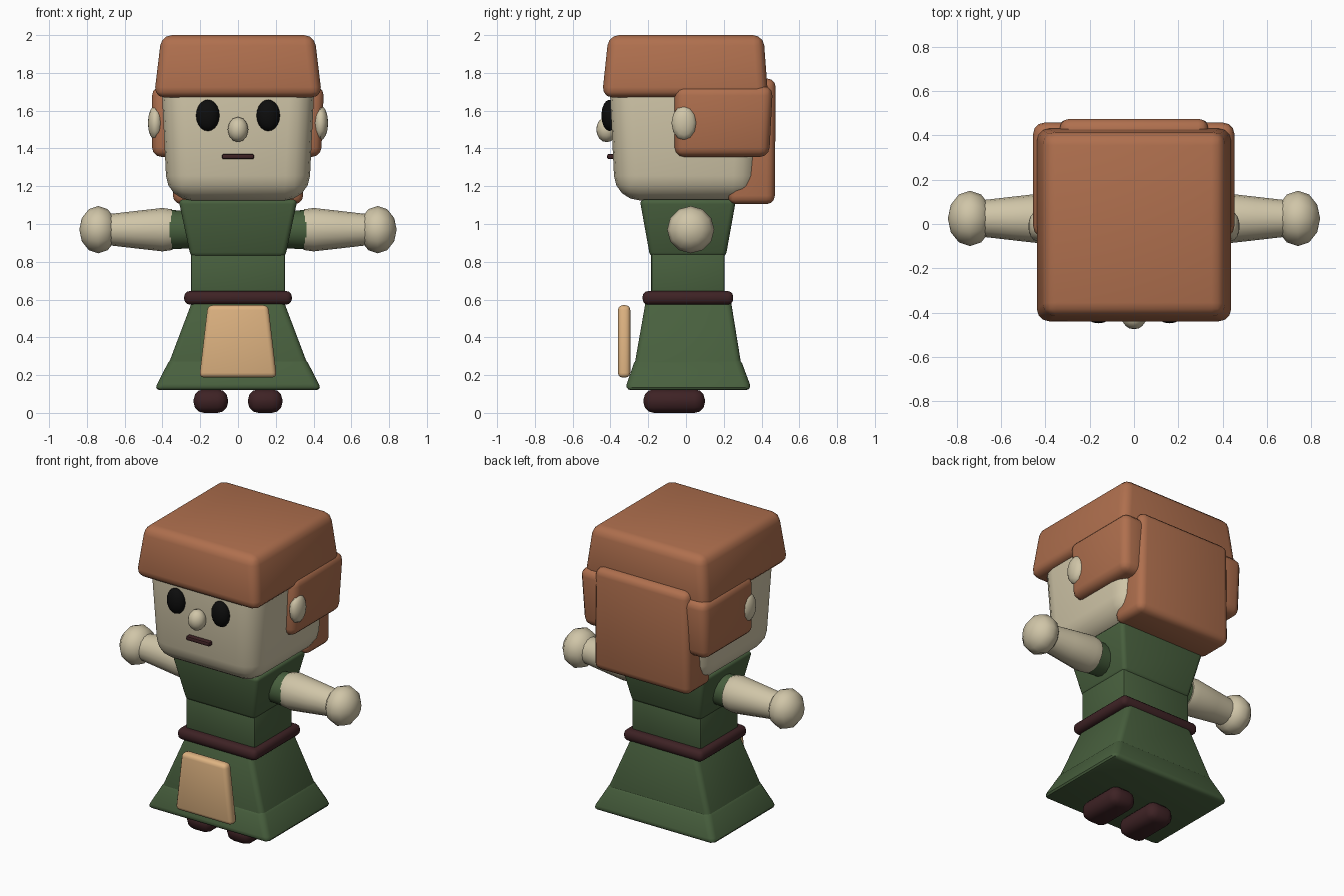
import bpy, bmesh, math
from mathutils import Matrix

if "Cube" in bpy.data.objects:
    bpy.data.objects.remove(bpy.data.objects["Cube"])


def colour(name, r, g, b):
    m = bpy.data.materials.new(name)
    m.diffuse_color = (r, g, b, 1)
    m.use_nodes = True
    m.node_tree.nodes["Principled BSDF"].inputs["Base Color"].default_value = m.diffuse_color
    return m


HAIR = colour("auburn", 0.43, 0.16, 0.076)
SKIN = colour("pale_skin", 0.63, 0.56, 0.39)
GREEN = colour("dress_green", 0.065, 0.117, 0.048)
BROWN = colour("dark_brown", 0.048, 0.016, 0.018)
TAN = colour("apron_tan", 0.73, 0.45, 0.22)
BLACK = colour("eye_black", 0.004, 0.004, 0.004)


def finish(bm, name, mat):
    bmesh.ops.recalc_face_normals(bm, faces=bm.faces)
    me = bpy.data.meshes.new(name)
    bm.to_mesh(me)
    bm.free()
    me.materials.append(mat)
    ob = bpy.data.objects.new(name, me)
    bpy.context.collection.objects.link(ob)
    return ob


def block(name, mat, bottom, top, bevel, seg=3):
    """Rounded tapered box; bottom and top are (z, x0, x1, y0, y1)."""
    bm = bmesh.new()
    rings = []
    for z, x0, x1, y0, y1 in (bottom, top):
        rings.append([bm.verts.new((x, y, z)) for x, y in
                      ((x0, y0), (x1, y0), (x1, y1), (x0, y1))])
    lo, hi = rings
    bm.faces.new(lo[::-1])
    bm.faces.new(hi)
    for i in range(4):
        j = (i + 1) % 4
        bm.faces.new((lo[i], lo[j], hi[j], hi[i]))
    bmesh.ops.recalc_face_normals(bm, faces=bm.faces)
    bmesh.ops.bevel(bm, geom=bm.edges[:], offset=bevel, segments=seg,
                    profile=0.5, affect='EDGES', clamp_overlap=True)
    return finish(bm, name, mat)


def ball(name, mat, loc, size, axis='X', u=16, v=10):
    bm = bmesh.new()
    rot = Matrix.Rotation(math.pi / 2, 4, 'Y' if axis == 'X' else 'X')
    bmesh.ops.create_uvsphere(bm, u_segments=u, v_segments=v, radius=1, matrix=rot)
    bmesh.ops.scale(bm, vec=size, verts=bm.verts)
    bmesh.ops.translate(bm, vec=loc, verts=bm.verts)
    return finish(bm, name, mat)


def limb(name, mat, s, profile, y, z, n=16):
    """Round limb along x from (x, radius) pairs."""
    bm = bmesh.new()
    rings = [[bm.verts.new((s * x, y + r * math.cos(2 * math.pi * i / n),
                            z + r * math.sin(2 * math.pi * i / n)))
              for i in range(n)] for x, r in profile]
    for a, b in zip(rings, rings[1:]):
        for i in range(n):
            j = (i + 1) % n
            bm.faces.new((a[i], a[j], b[j], b[i]))
    bm.faces.new(rings[0])
    bm.faces.new(rings[-1])
    return finish(bm, name, mat)


# Head and hair
block("head", SKIN, (1.125, -.375, .375, -.375, .375), (1.85, -.41, .41, -.41, .41), .13, 4)
block("hair_cap", HAIR, (1.67, -.445, .445, -.445, .435), (2.0, -.405, .405, -.41, .41), .055)
block("back_hair", HAIR, (1.105, -.345, .345, .22, .47), (1.77, -.335, .335, .25, .475), .045)

# Face
ball("nose", SKIN, (0, -.42, 1.5), (.055, .055, .067), 'Y', 12, 8)
block("mouth", BROWN, (1.343, -.085, .085, -.418, -.36), (1.371, -.085, .085, -.418, -.36), .01, 2)

# Dress
block("hem", GREEN, (.12, -.445, .445, -.325, .35), (.295, -.355, .355, -.265, .285), .035)
block("skirt", GREEN, (.24, -.375, .375, -.275, .295), (.61, -.235, .235, -.21, .235), .03)
block("waist", GREEN, (.60, -.25, .25, -.185, .205), (.87, -.25, .25, -.185, .205), .015, 2)
block("bodice", GREEN, (.825, -.25, .25, -.19, .21), (1.13, -.315, .315, -.245, .265), .025)
block("belt", BROWN, (.573, -.285, .285, -.23, .25), (.645, -.285, .285, -.23, .25), .03)
block("apron", TAN, (.187, -.205, .205, -.36, -.295), (.57, -.16, .16, -.36, -.295), .025)

# Paired parts
for s, side in ((-1, "left"), (1, "right")):
    x0, x1 = sorted((s * .25, s * .455))
    block(side + "_side_hair", HAIR, (1.355, x0, x1 - .015 * (s > 0), -.06, .44),
          (1.73, x0, x1, -.06, .46), .05)
    ball(side + "_ear", SKIN, (s * .437, -.01, 1.535), (.04, .067, .092), 'X', 12, 8)
    ball(side + "_eye", BLACK, (s * .16, -.405, 1.575), (.062, .043, .083), 'Y', 20, 8)
    limb(side + "_sleeve", GREEN, s, ((.2, .095), (.365, .105)), .02, .97)
    limb(side + "_forearm", SKIN, s,
         ((.35, .108), (.40, .115), (.55, .098), (.68, .083)), .025, .97)
    ball(side + "_hand", SKIN, (s * .74, .025, .97), (.1, .125, .125), 'X', 12, 6)
    f0, f1 = sorted((s * .053, s * .235))
    block(side + "_foot", BROWN, (0, f0, f1, -.225, .1), (.125, f0, f1, -.225, .1), .055)

# Smooth shading with crisp edges
for ob in bpy.context.collection.objects:
    ob.select_set(True)
    bpy.context.view_layer.objects.active = ob
bpy.ops.object.shade_smooth_by_angle(angle=math.radians(40))
